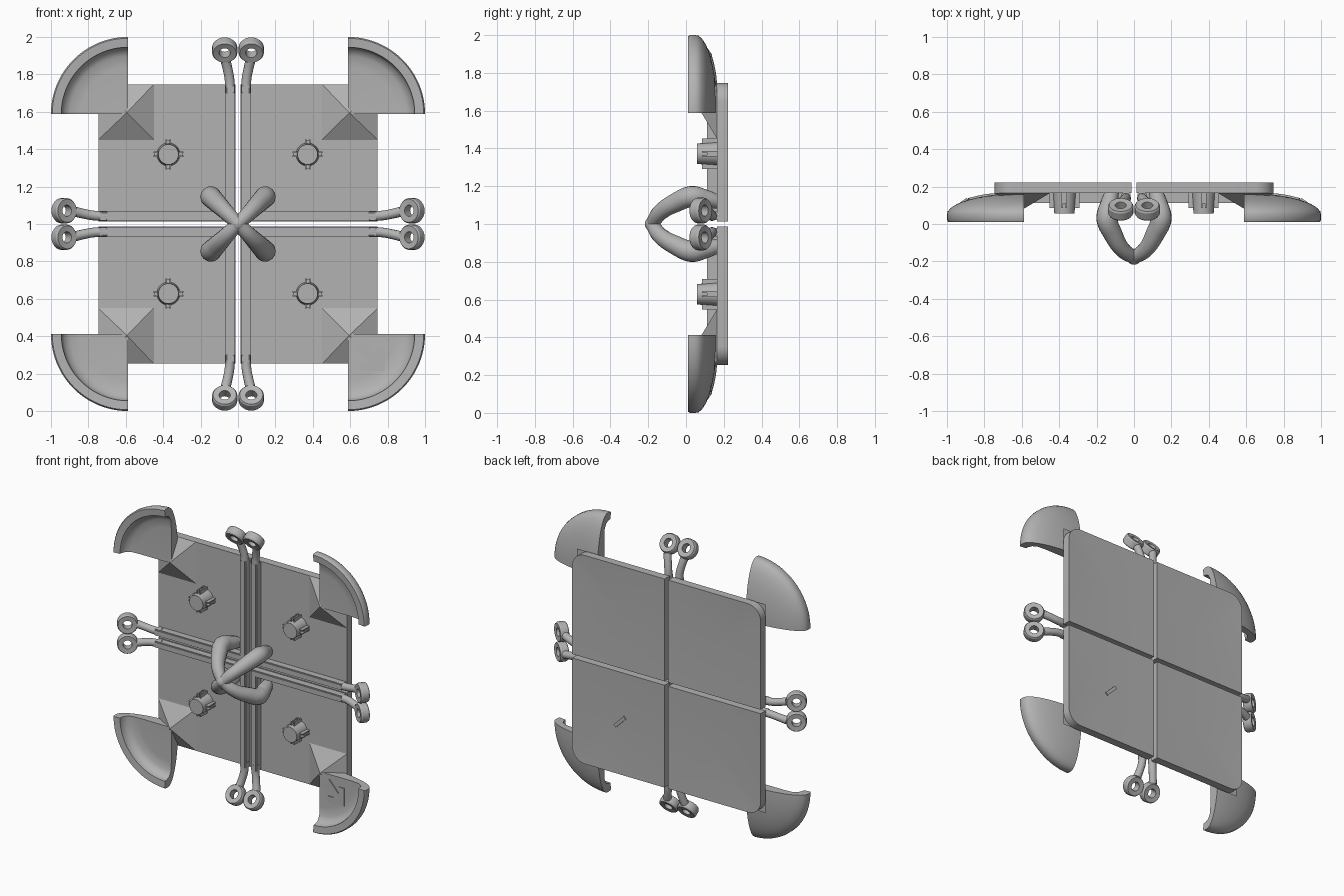
import bpy, bmesh, math
from mathutils import Vector, Matrix

if "Cube" in bpy.data.objects:
    bpy.data.objects.remove(bpy.data.objects["Cube"])

GREY = (0.45, 0.45, 0.45, 1)
mat = bpy.data.materials.new("plain_grey")
mat.use_nodes = True
mat.diffuse_color = GREY
mat.node_tree.nodes["Principled BSDF"].inputs["Base Color"].default_value = GREY

MID = 1.0          # height of the model's centre
FRONT, BACK = 0.165, 0.222   # panel thickness
QUADS = [(sx, sz) for sx in (1, -1) for sz in (1, -1)]


def finish(bm, name, sx=1, sz=1, angle=30):
    """Move a part built around the origin into its quadrant and make the object."""
    for v in bm.verts:
        v.co = Vector((v.co.x * sx, v.co.y, MID + v.co.z * sz))
    bmesh.ops.remove_doubles(bm, verts=bm.verts, dist=0.0002)
    bmesh.ops.recalc_face_normals(bm, faces=bm.faces)
    me = bpy.data.meshes.new(name)
    bm.to_mesh(me)
    bm.free()
    ob = bpy.data.objects.new(name, me)
    bpy.context.scene.collection.objects.link(ob)
    me.materials.append(mat)
    bpy.ops.object.select_all(action='DESELECT')
    ob.select_set(True)
    bpy.context.view_layer.objects.active = ob
    bpy.ops.object.shade_smooth_by_angle(angle=math.radians(angle))
    return ob


def prism(bm, outline, y0, y1):
    """Extrude an (x, z) outline along y; returns the back face."""
    a = [bm.verts.new((x, y0, z)) for x, z in outline]
    b = [bm.verts.new((x, y1, z)) for x, z in outline]
    n = len(a)
    for i in range(n):
        bm.faces.new((a[i], a[(i + 1) % n], b[(i + 1) % n], b[i]))
    bm.faces.new(a)
    return bm.faces.new(b)


def box(bm, x0, x1, y0, y1, z0, z1):
    prism(bm, [(x0, z0), (x1, z0), (x1, z1), (x0, z1)], y0, y1)


def tube(bm, points, radii):
    """Add a smooth round tube through the points."""
    cu = bpy.data.curves.new("path", 'CURVE')
    cu.dimensions = '3D'
    cu.bevel_depth = 1
    cu.bevel_resolution = 5
    cu.resolution_u = 8
    cu.use_fill_caps = True
    sp = cu.splines.new('BEZIER')
    sp.bezier_points.add(len(points) - 1)
    for bp, p, r in zip(sp.bezier_points, points, radii):
        bp.co = p
        bp.radius = r
        bp.handle_left_type = bp.handle_right_type = 'AUTO'
    tmp = bpy.data.objects.new("path", cu)
    bpy.context.scene.collection.objects.link(tmp)
    bpy.context.view_layer.update()
    me = bpy.data.meshes.new_from_object(tmp.evaluated_get(
        bpy.context.evaluated_depsgraph_get()))
    bm.from_mesh(me)
    bpy.data.objects.remove(tmp)
    bpy.data.meshes.remove(me)


# quarter panel with one round outer corner and a shallow dimple behind
def panel(sx, sz):
    bm = bmesh.new()
    lo, hi, r = 0.014, 0.747, 0.1
    arc = [(hi - r + r * math.cos(t), hi - r + r * math.sin(t))
           for t in [math.pi / 2 * i / 8 for i in range(9)]]
    back = prism(bm, [(lo, lo), (hi, lo)] + arc + [(lo, hi)], FRONT, BACK)
    bmesh.ops.inset_region(bm, faces=[back], thickness=0.03)
    dip = bmesh.ops.poke(bm, faces=[back])["verts"][0]
    dip.co = (0.375, BACK - 0.016, 0.375)
    finish(bm, "panel", sx, sz, 20)


# pyramid bracket under each corner shell
def bracket(sx, sz):
    bm = bmesh.new()
    base = [bm.verts.new((x, FRONT, z)) for x, z in
            ((0.45, 0.45), (0.747, 0.45), (0.747, 0.747), (0.45, 0.747))]
    tip = bm.verts.new((0.595, 0.078, 0.595))
    bm.faces.new(base)
    for i in range(4):
        bm.faces.new((base[i], base[(i + 1) % 4], tip))
    finish(bm, "corner_bracket", sx, sz, 5)


# hollow quarter-round shell, revolved about the y axis
def shell(sx, sz):
    bm = bmesh.new()
    R, c, steps = 0.412, 0.588, 24
    prof = [(0, 0.085), (0.25, 0.085), (0.31, 0.08), (0.342, 0.062),
            (0.355, 0.035), (0.357, 0.014), (0.405, 0.01), (R, 0.02)]
    for i in range(13):
        t = math.pi / 2 * i / 12
        prof.append((R * math.cos(t), 0.05 + 0.115 * math.sin(t)))
    rings = []
    for j in range(steps + 1):
        a = math.pi / 2 * j / steps
        rings.append([bm.verts.new((c + r * math.cos(a), y, c + r * math.sin(a)))
                      for r, y in prof])
    n = len(prof)
    for p, q in zip(rings, rings[1:]):
        for i in range(n - 1):
            bm.faces.new((p[i], p[i + 1], q[i + 1], q[i]))
    bm.faces.new(rings[0])
    bm.faces.new(rings[-1])
    bmesh.ops.dissolve_degenerate(bm, dist=0.0002, edges=bm.edges)
    finish(bm, "corner_shell", sx, sz, 35)


# short peg with four split fins
def peg(sx, sz):
    bm = bmesh.new()
    c = 0.372
    turn = Matrix.Rotation(math.pi / 2, 4, 'X')
    bmesh.ops.create_cone(bm, segments=24, cap_ends=True, radius1=0.062, radius2=0.054,
                          depth=0.11, matrix=Matrix.Translation((c, 0.112, c)) @ turn)
    for k in range(4):
        part = bmesh.new()
        for side in (-1, 1):
            box(part, 0.04, 0.08, 0.085, FRONT + 0.01, side * 0.011 - 0.004, side * 0.011 + 0.004)
        box(part, 0.04, 0.074, 0.11, FRONT + 0.01, -0.011, 0.011)
        part.transform(Matrix.Translation((c, 0, c)) @ Matrix.Rotation(k * math.pi / 2, 4, 'Y'))
        me = bpy.data.meshes.new("fin")
        part.to_mesh(me)
        part.free()
        bm.from_mesh(me)
        bpy.data.meshes.remove(me)
    finish(bm, "peg", sx, sz)


# edge rail ending in a bent arm and a tilted ring; swap turns it horizontal
def rail(sx, sz, swap):
    bm = bmesh.new()
    box(bm, 0.02, 0.066, 0.112, FRONT + 0.005, 0.02, 0.745)
    bmesh.ops.bevel(bm, geom=bm.edges[:], offset=0.006, segments=2, affect='EDGES')
    tube(bm, [(0.043, 0.138, 0.7), (0.045, 0.136, 0.77), (0.056, 0.126, 0.83),
              (0.068, 0.112, 0.88)], [0.027, 0.026, 0.026, 0.027])
    # ring: square section turned around its own axis, outer edge leaning forward
    place = Matrix.Translation((0.071, 0.078, 0.93)) @ Matrix.Rotation(math.radians(35), 4, 'X')
    section = [(0.03, -0.027), (0.062, -0.03), (0.068, -0.02), (0.068, 0.02),
               (0.062, 0.03), (0.03, 0.027)]
    loops = []
    for j in range(24):
        a = 2 * math.pi * j / 24
        loops.append([bm.verts.new(place @ Vector((r * math.cos(a), y, r * math.sin(a))))
                      for r, y in section])
    for j in range(24):
        p, q = loops[j], loops[(j + 1) % 24]
        for i in range(6):
            k = (i + 1) % 6
            bm.faces.new((p[i], p[k], q[k], q[i]))
    if swap:
        for v in bm.verts:
            v.co = v.co.zyx
    finish(bm, "side_rail" if swap else "upright_rail", sx, sz)


# curved leg of the centre handle
def handle_leg(sx, sz):
    bm = bmesh.new()
    path = [(0, -0.18), (0.06, -0.138), (0.115, -0.05), (0.145, 0.03), (0.132, 0.11), (0.115, 0.18)]
    tube(bm, [(d, y, d) for d, y in path], [0.036, 0.043, 0.052, 0.057, 0.048, 0.036])
    finish(bm, "handle_leg", sx, sz, 50)


for sx, sz in QUADS:
    panel(sx, sz)
    bracket(sx, sz)
    shell(sx, sz)
    peg(sx, sz)
    rail(sx, sz, False)
    rail(sx, sz, True)
    handle_leg(sx, sz)

# round hub where the handle legs meet
bm = bmesh.new()
bmesh.ops.create_uvsphere(bm, u_segments=20, v_segments=12, radius=0.038,
                          matrix=Matrix.Translation((0, -0.18, 0)))
finish(bm, "handle_hub", 1, 1, 50)

# direction mark on the lower left shell, pointing to its corner
bm = bmesh.new()
half = [(0.785, 0.785), (0.785, 0.655), (0.742, 0.655), (0.742, 0.705), (0.665, 0.62)]
mark = half + [(z, x) for x, z in reversed(half[1:])]
prism(bm, mark, 0.078, 0.087)
finish(bm, "direction_mark", 1, -1)

# small bar in the dimple behind the marked panel
bm = bmesh.new()
box(bm, -0.055, 0.055, 0.2, 0.216, -0.012, 0.012)
bm.transform(Matrix.Translation((0.375, 0, 0.375)) @ Matrix.Rotation(-math.pi / 4, 4, 'Y'))
finish(bm, "back_bar", 1, -1)
